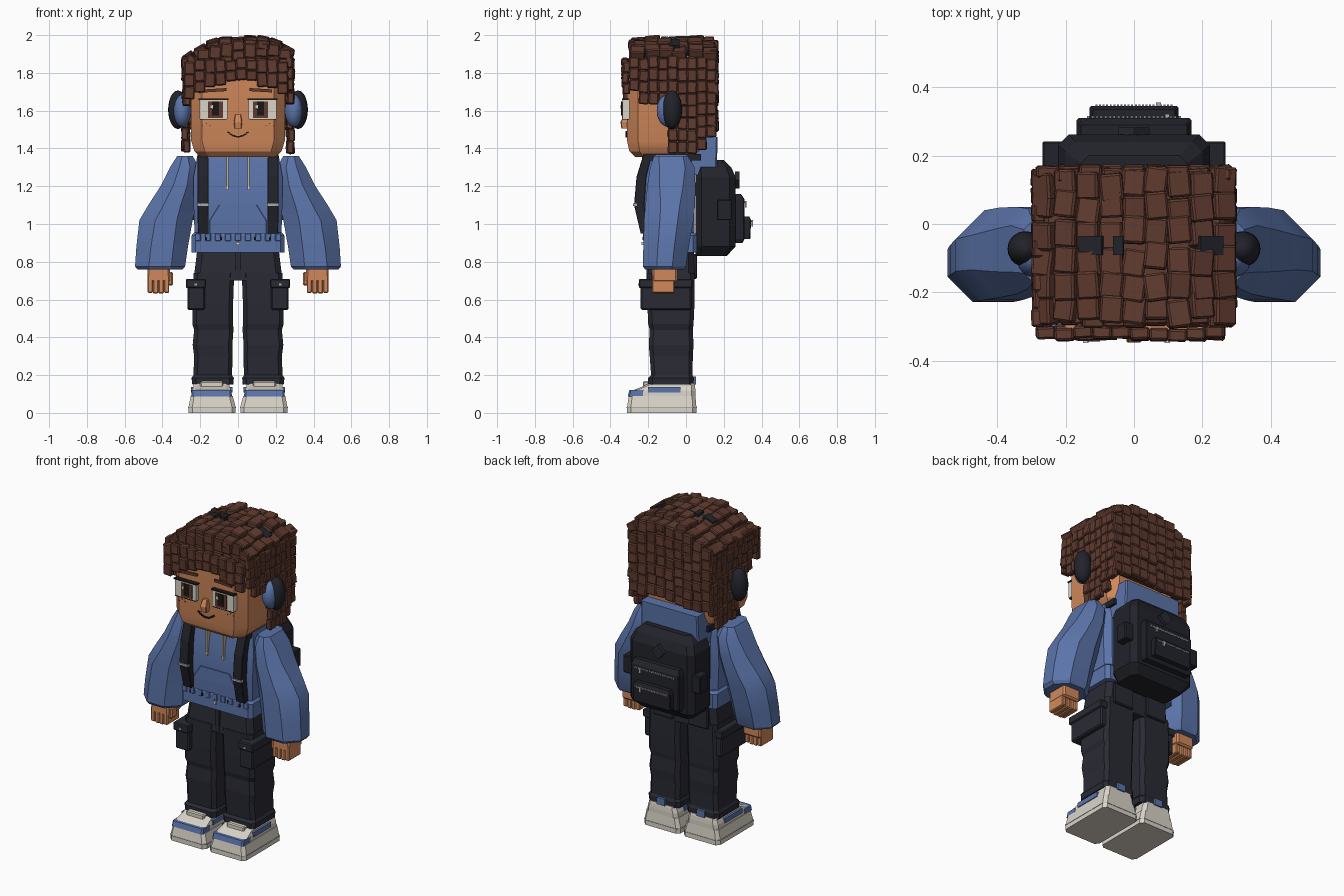
import bpy, bmesh, math, random
from mathutils import Matrix, Vector, Euler

random.seed(7)
R = random.uniform


def material(name, r, g, b):
    m = bpy.data.materials.new(name)
    m.diffuse_color = (r, g, b, 1)
    return m


SKIN = material("skin", 0.64, 0.25, 0.105)
HAIR = material("hair_brown", 0.115, 0.043, 0.028)
BLUE = material("hoodie_blue", 0.105, 0.175, 0.40)
DARK = material("charcoal", 0.022, 0.023, 0.034)
PACK = material("pack_black", 0.016, 0.017, 0.024)
WHITE = material("off_white", 0.70, 0.66, 0.58)
CORD = material("cord_beige", 0.58, 0.46, 0.32)
INK = material("ink", 0.012, 0.008, 0.008)
METAL = material("metal_grey", 0.40, 0.41, 0.43)
smooth = []


def finish(name, bm, mat, soft=False):
    bmesh.ops.recalc_face_normals(bm, faces=bm.faces)
    me = bpy.data.meshes.new(name)
    bm.to_mesh(me)
    bm.free()
    me.materials.append(mat)
    ob = bpy.data.objects.new(name, me)
    bpy.context.collection.objects.link(ob)
    if soft:
        smooth.append(ob)
    return ob


def bevel(bm, w):
    if w:
        bmesh.ops.bevel(bm, geom=bm.edges[:], offset=w, segments=1, affect='EDGES')


def add_block(bm, loc, size, rot=(0, 0, 0)):
    m = Matrix.Translation(loc) @ Euler(rot).to_matrix().to_4x4() @ Matrix.Diagonal((*size, 1))
    bmesh.ops.create_cube(bm, size=1, matrix=m)


def box(name, mat, x, y, z, w=0.0, rot=(0, 0, 0)):
    bm = bmesh.new()
    add_block(bm, [sum(a) / 2 for a in (x, y, z)], [abs(a[1] - a[0]) for a in (x, y, z)], rot)
    bevel(bm, w)
    return finish(name, bm, mat)


def loft(name, mat, secs, c=0.3, s=1, soft=False):
    """Stack of eight-sided rings, each given as (z, x0, x1, y0, y1)."""
    bm = bmesh.new()
    rings = []
    for z, a, b, y0, y1 in secs:
        x0, x1 = sorted((s * a, s * b))
        k = c * min(x1 - x0, y1 - y0) / 2
        pts = [(x0 + k, y0), (x1 - k, y0), (x1, y0 + k), (x1, y1 - k),
               (x1 - k, y1), (x0 + k, y1), (x0, y1 - k), (x0, y0 + k)]
        rings.append([bm.verts.new((px, py, z)) for px, py in pts])
    for lo, hi in zip(rings, rings[1:]):
        for i in range(8):
            j = (i + 1) % 8
            bm.faces.new((lo[i], lo[j], hi[j], hi[i]))
    bm.faces.new(rings[0][::-1])
    bm.faces.new(rings[-1])
    return finish(name, bm, mat, soft)


def ellipsoid(name, mat, loc, size):
    bm = bmesh.new()
    bmesh.ops.create_uvsphere(bm, u_segments=20, v_segments=12, radius=1,
                              matrix=Matrix.Translation(loc) @ Matrix.Diagonal((*size, 1)))
    return finish(name, bm, mat, True)


def mx(s, a, b):
    return sorted((s * a, s * b))


# Head and face
loft("head", SKIN, [(1.355, -.2, .2, -.27, .06), (1.385, -.23, .23, -.3, .09), (1.44, -.248, .248, -.312, .1),
                    (1.85, -.248, .248, -.312, .1)], 0.28, soft=True)
loft("nose", SKIN, [(1.505, -.018, .018, -.342, -.3), (1.54, -.022, .022, -.347, -.3),
                    (1.58, -.015, .015, -.328, -.3)], .2)
bm = bmesh.new()
for i in range(-4, 5):
    add_block(bm, (i * .0125, -.315, 1.462 + .0014 * i * i), (.0145, .008, .008), (0, -.22 * i / 2, 0))
finish("mouth", bm, INK)
for s in (-1, 1):
    box("eye_white", WHITE, mx(s, .056, .203), (-.335, -.3), (1.557, 1.658))
    box("iris", HAIR, mx(s, .08, .158), (-.34, -.33), (1.562, 1.648))
    box("pupil", INK, mx(s, .1, .138), (-.344, -.336), (1.575, 1.648))
    box("eye_glint", WHITE, mx(1, s * .119 - .03, s * .119 - .014), (-.348, -.341), (1.612, 1.63))
    box("upper_lash", INK, mx(s, .05, .208), (-.339, -.305), (1.656, 1.664))
    box("lower_lash", INK, mx(s, .06, .2), (-.336, -.305), (1.552, 1.557))
    box("brow", HAIR, mx(s, .06, .18), (-.322, -.305), (1.7, 1.716), 0, (0, s * .06, 0))
    for fx, fz in ((.165, 1.53), (.145, 1.518), (.185, 1.517)):
        box("freckle", HAIR, mx(s, fx, fx + .005), (-.316, -.31), (fz, fz + .005))


# Hair: a core covered with jittered overlapping tiles
def ztop(x, y):
    return 1.986 - 1.6 * max(0, abs(x - .03) - .06) ** 2 - .7 * max(0, abs(y + .06) - .1) ** 2


box("hair_core", HAIR, (-.27, .27), (-.28, .14), (1.76, 1.885), .02)
box("hair_back_core", HAIR, (-.265, .265), (-.02, .14), (1.52, 1.88), .02)
bm = bmesh.new()


def wall(axis, fixed, span, n, bottom, top, step=.062):
    """Columns of tiles on an upright face, down to bottom(u)."""
    w = (span[1] - span[0]) / n
    for i in range(n):
        u = span[0] + w * (i + .5)
        z0, z1 = bottom(u) + R(-.014, .014), top(u) + R(-.012, .005)
        rows = max(1, round((z1 - z0) / step))
        h = (z1 - z0) / rows
        for r in range(rows):
            z, d = z0 + h * (r + .5), fixed + R(-.007, .007)
            if axis == 'x':
                add_block(bm, (d, u, z), (.036, w * 1.03, h * 1.03), (R(-.07, .07), R(-.1, .1), R(-.06, .06)))
            else:
                add_block(bm, (u, d, z), (w * 1.03, .036, h * 1.03), (R(-.1, .1), R(-.1, .1), R(-.06, .06)))


def side_bottom(y):
    return 1.72 if y < -.27 else 1.635 if y < -.12 else 1.385 if y < .09 else 1.47


for i in range(9):
    for j in range(6):
        x, y = -.26 + .065 * i, -.25 + .074 * j + R(-.014, .014)
        slope = math.atan(3.2 * max(0, abs(x - .03) - .06)) * (1 if x > 0 else -1)
        add_block(bm, (x, y, ztop(x, y) - .025 + R(-.012, .012)), (.067, .08, .05),
                  (R(-.1, .1), slope + R(-.08, .08), R(-.16, .16)))
wall('y', -.318, (-.285, .265), 10, lambda x: 1.755 - 1.3 * (x - .02) ** 2, lambda x: 1.875 - .2 * x * x, .066)
wall('y', -.278, (-.275, .28), 9, lambda x: 1.82, lambda x: ztop(x, -.28) - .01)
wall('y', .148, (-.285, .285), 9, lambda x: 1.50, lambda x: ztop(x, .1) - .01)
for s in (-1, 1):
    wall('x', s * .276, (-.3, .16), 9, side_bottom, lambda y: 1.885)
bevel(bm, .006)
finish("hair_tiles", bm, HAIR)

# Headphones
for x0, x1 in ((-.16, -.09), (-.06, -.03), (.185, .26)):
    x = (x0 + x1) / 2
    box("headphone_band", PACK, (x0, x1), (-.09, -.035), (ztop(x, -.06) - .02, ztop(x, -.06) + .006),
        0, (0, math.atan(2.4 * x), 0))
for s in (-1, 1):
    ellipsoid("ear_cup", PACK, (s * .318, -.073, 1.605), (.052, .052, .102))
    ellipsoid("ear_cushion", BLUE, (s * .296, -.095, 1.6), (.048, .06, .086))

# Hoodie body
loft("hoodie_body", BLUE, [(.95, -.23, .23, -.215, .045), (1.1, -.235, .235, -.225, .045), (1.25, -.235, .235, -.215, .045),
                           (1.365, -.215, .215, -.19, .03)], .25, soft=True)
loft("hoodie_hem", BLUE, [(.85, -.245, .245, -.222, .058), (.94, -.245, .245, -.222, .058), (.955, -.232, .232, -.215, .045)], .15)
bm = bmesh.new()
for i in range(-4, 5):
    add_block(bm, (i * .053, -.222, .93), (.03, .012, .04))
bevel(bm, .003)
finish("hem_ribs", bm, BLUE)
for x in (-.17, -.09, .09, .17):
    box("hem_eyelet", INK, (x - .005, x + .005), (-.231, -.225), (.915, .93))
loft("front_pocket", BLUE, [(.95, -.15, .15, -.228, -.2), (1.02, -.15, .15, -.231, -.2), (1.1, -.1, .1, -.231, -.2)], .2)
box("hem_toggle", WHITE, (-.01, .01), (-.235, -.226), (.888, .905))
loft("hood", BLUE, [(1.26, -.2, .2, .02, .162), (1.46, -.195, .195, .02, .168)], .1)

for s in (-1, 1):
    # Sleeves and hands
    loft("sleeve", BLUE, [(.758, .295, .53, -.215, -.01), (.775, .28, .545, -.228, .0), (.88, .265, .538, -.226, .015),
                          (1.02, .24, .522, -.222, .04), (1.1, .222, .475, -.215, .048), (1.2, .205, .41, -.205, .05),
                          (1.3, .205, .36, -.19, .045), (1.36, .24, .322, -.17, .01)], .64, s, True)
    box("palm", SKIN, mx(s, .36, .48), (-.18, -.045), (.69, .78), .01)
    for i in range(4):
        x = .364 + .029 * i
        box("finger", SKIN, mx(s, x, x + .028), (-.18, -.06), (.63 + .004 * abs(i - 1.5), .73), .005)
    box("thumb", SKIN, mx(s, .343, .372), (-.165, -.11), (.675, .745), .008)
    box("hood_string", CORD, mx(s, .051, .061), (-.232, -.2), (1.18, 1.36))
    box("string_tip", WHITE, mx(s, .049, .063), (-.235, -.218), (1.18, 1.2))
    # Backpack straps
    loft("strap", PACK, [(.95, .155, .212, -.24, -.2), (1.1, .155, .215, -.275, -.22), (1.25, .155, .215, -.262, -.21),
                         (1.37, .158, .215, -.225, -.18)], .1, s)
    box("strap_top", PACK, mx(s, .16, .215), (-.225, .08), (1.335, 1.37))
    box("strap_buckle", METAL, mx(s, .153, .216), (-.281, -.26), (1.095, 1.108))
    # Trousers
    loft("trouser_leg", DARK, [(.15, .025, .242, -.2, .04), (.185, .022, .246, -.2, .042), (.2, .032, .236, -.185, .035),
                               (.3, .028, .232, -.192, .036), (.36, .03, .24, -.197, .04), (.44, .024, .232, -.192, .036),
                               (.47, .026, .242, -.2, .04), (.58, .026, .24, -.205, .045), (.74, .02, .235, -.205, .045)], .2, s)
    box("cargo_pocket", DARK, mx(s, .175, .268), (-.24, .03), (.545, .69), .008)
    box("pocket_flap", DARK, mx(s, .17, .276), (-.25, .035), (.66, .71), .006)
    box("pocket_stud", METAL, mx(s, .218, .23), (-.255, -.248), (.674, .686))
    box("seat_pocket", DARK, mx(s, .05, .19), (.03, .058), (.71, .84), .006)
    # Shoes
    loft("sole", WHITE, [(0, .012, .262, -.312, .055), (.03, .012, .262, -.312, .055), (.09, .028, .25, -.302, .05)], .16, s)
    loft("sole_line", METAL, [(.027, .01, .264, -.314, .057), (.031, .01, .264, -.314, .057)], .16, s)
    loft("shoe_upper", WHITE, [(.085, .032, .246, -.298, .05), (.118, .036, .244, -.285, .05), (.142, .045, .235, -.225, .048),
                               (.155, .045, .235, -.2, .045)], .2, s)
    loft("toe_stripe", BLUE, [(.088, .032, .248, -.308, -.22), (.12, .035, .245, -.3, -.22)], .2, s)
    box("side_stripe", BLUE, mx(s, .03, .25), (-.2, -.03), (.108, .138))
    box("tongue", WHITE, mx(s, .08, .2), (-.228, -.19), (.12, .168), .006)
    box("heel_tab", BLUE, mx(s, .11, .165), (.035, .054), (.15, .192))
    # Backpack side pockets
    box("side_pocket", PACK, mx(s, .2, .268), (.165, .242), (1.02, 1.13), .005)

loft("trouser_hips", DARK, [(.7, -.236, .236, -.205, .045), (.87, -.215, .215, -.19, .042)], .25)
box("fly_flap", DARK, (-.015, .015), (-.208, -.19), (.71, .85))

# Backpack
loft("backpack", PACK, [(.83, -.18, .18, .05, .215), (.88, -.222, .222, .05, .262), (1.25, -.222, .222, .05, .262),
                        (1.3, -.2, .2, .05, .24), (1.34, -.155, .155, .05, .2)], .3)
loft("pack_pocket", PACK, [(.9, -.16, .16, .25, .3), (.92, -.168, .168, .25, .31), (1.13, -.168, .168, .25, .31),
                           (1.16, -.155, .155, .25, .29)], .2)
loft("pack_small_pocket", PACK, [(.92, -.13, .13, .3, .34), (1.02, -.13, .13, .3, .345), (1.04, -.12, .12, .3, .335)], .2)
box("lash_patch", DARK, (-.032, .032), (.26, .282), (1.2, 1.264), 0, (0, math.pi / 4, 0))
for name, y, z, hw in (("upper_zip", .312, 1.115, .14), ("lower_zip", .346, 1.015, .115)):
    bm = bmesh.new()
    n = 22
    for i in range(n):
        add_block(bm, (-hw + 2 * hw * (i + .5) / n, y, z), (hw / n * 1.1, .007, .009))
    finish(name, bm, METAL)
    box(name + "_pull", METAL, (hw - .05, hw - .036), (y, y + .009), (z - .028, z + .006))

# Smooth the soft parts, keeping hard edges
for ob in smooth:
    ob.select_set(True)
bpy.context.view_layer.objects.active = smooth[0]
bpy.ops.object.shade_smooth_by_angle(angle=math.radians(30))
